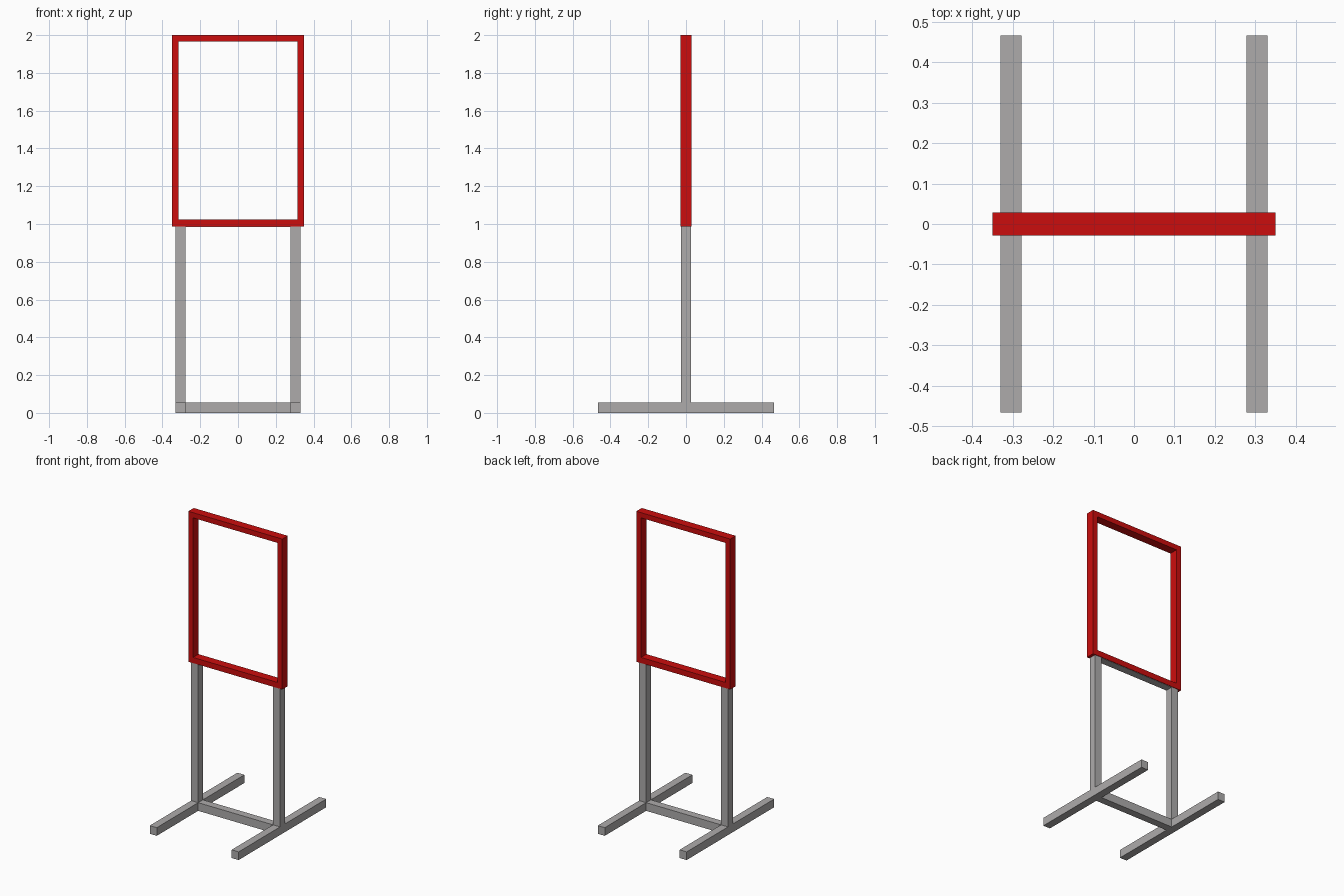
import bpy

if "Cube" in bpy.data.objects:
    bpy.data.objects.remove(bpy.data.objects["Cube"])


def material(name, rgb):
    m = bpy.data.materials.new(name)
    m.diffuse_color = (*rgb, 1.0)
    m.use_nodes = True
    m.node_tree.nodes["Principled BSDF"].inputs["Base Color"].default_value = m.diffuse_color
    return m


red = material("red", (0.60, 0.004, 0.004))
grey = material("grey", (0.42, 0.41, 0.41))


def box(name, x, y, z, mat):
    """Box from (min, max) ranges on each axis."""
    bpy.ops.mesh.primitive_cube_add(size=1)
    ob = bpy.context.object
    ob.name = name
    for v in ob.data.vertices:
        v.co = [r[0] if c < 0 else r[1] for c, r in zip(v.co, (x, y, z))]
    ob.data.materials.append(mat)
    return ob


LEG_Y = (-0.0255, 0.0255)
FRAME_Y = (-0.029, 0.029)
FOOT_TOP = 0.055
FRAME_BOTTOM = 0.987

# Feet, legs and frame sides, mirrored left and right
for side, s in (("left", -1), ("right", 1)):
    leg_x = sorted((s * 0.279, s * 0.331))
    box(f"{side}_foot", leg_x, (-0.466, 0.466), (0, FOOT_TOP), grey)
    box(f"{side}_leg", leg_x, LEG_Y, (FOOT_TOP, FRAME_BOTTOM), grey)
    box(f"{side}_frame_side", sorted((s * 0.315, s * 0.35)), FRAME_Y,
        (FRAME_BOTTOM, 2.0), red)

# Bar joining the feet
box("base_crossbar", (-0.279, 0.279), LEG_Y, (0, FOOT_TOP), grey)

# Top and bottom of the sign frame
box("frame_top", (-0.315, 0.315), FRAME_Y, (1.965, 2.0), red)
box("frame_bottom", (-0.315, 0.315), FRAME_Y, (FRAME_BOTTOM, 1.025), red)

# Grey bar under the frame joining the leg tops
box("upper_crossbar", (-0.279, 0.279), LEG_Y,
    (FRAME_BOTTOM - 0.002, 1.01), grey)
